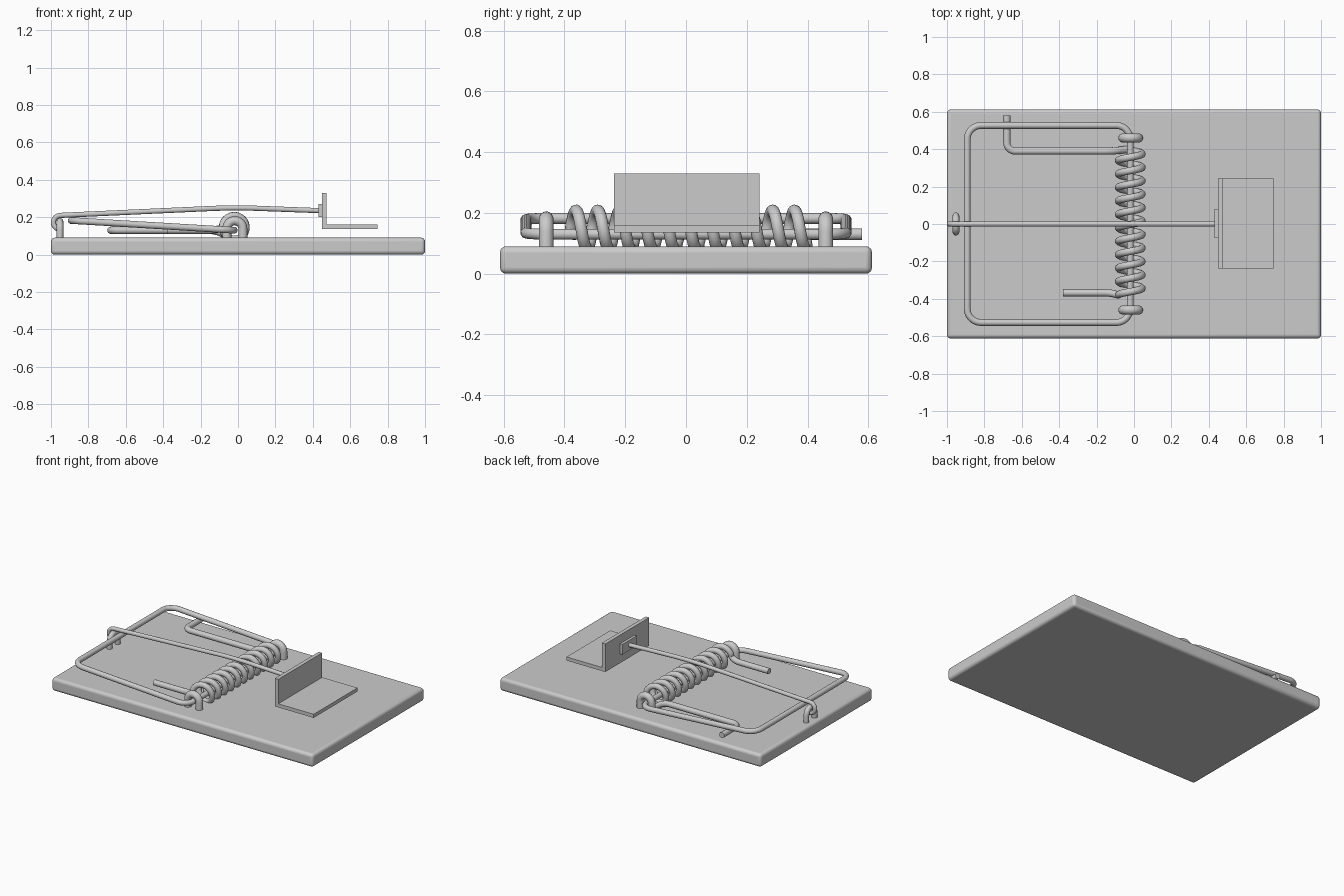
import bpy, math
from mathutils import Vector
from mathutils.geometry import interpolate_bezier

if "Cube" in bpy.data.objects:
    bpy.data.objects.remove(bpy.data.objects["Cube"])


def finish(ob, angle=40):
    bpy.ops.object.select_all(action='DESELECT')
    ob.select_set(True)
    bpy.context.view_layer.objects.active = ob
    if ob.type == 'CURVE':
        bpy.ops.object.convert(target='MESH')
    bpy.ops.object.shade_smooth_by_angle(angle=math.radians(angle))


def box(name, lo, hi, bevel=0, segs=4):
    lo, hi = Vector(lo), Vector(hi)
    bpy.ops.mesh.primitive_cube_add(size=1, location=(lo + hi) / 2)
    ob = bpy.context.object
    ob.name = name
    ob.scale = hi - lo
    bpy.ops.object.transform_apply(location=False, rotation=False, scale=True)
    if bevel:
        m = ob.modifiers.new("bevel", 'BEVEL')
        m.width, m.segments = bevel, segs
        finish(ob)
    return ob


def rounded(pts, radius, cyclic=False):
    """Replace the corners of a path with arcs."""
    pts = [Vector(p) for p in pts]
    n, out = len(pts), []
    for i, c in enumerate(pts):
        if not cyclic and i in (0, n - 1):
            out.append(c)
            continue
        a, b = pts[i - 1], pts[(i + 1) % n]
        p0 = c + (a - c).normalized() * min(radius, (a - c).length * 0.48)
        p1 = c + (b - c).normalized() * min(radius, (b - c).length * 0.48)
        out += interpolate_bezier(p0, p0.lerp(c, 0.55), p1.lerp(c, 0.55), p1, 9)
    return out


def wire(name, pts, r, cyclic=False):
    cu = bpy.data.curves.new(name, 'CURVE')
    cu.dimensions = '3D'
    cu.bevel_depth, cu.bevel_resolution = r, 5
    cu.use_fill_caps = True
    sp = cu.splines.new('POLY')
    sp.points.add(len(pts) - 1)
    for p, co in zip(sp.points, pts):
        p.co = (*co, 1)
    sp.use_cyclic_u = cyclic
    ob = bpy.data.objects.new(name, cu)
    bpy.context.collection.objects.link(ob)
    finish(ob, 50)
    return ob


# Wooden base
box("base", (-1, -0.612, 0), (1, 0.612, 0.09), 0.02)

# Hammer: closed rectangular wire whose inner side is the coil axle
AX = -0.02
wire("hammer", rounded([(AX, -0.527, 0.13), (AX, 0.527, 0.13),
                        (-0.892, 0.527, 0.182), (-0.892, -0.527, 0.182)], 0.075, True), 0.018, True)

# Spring: helix with a straight leg at each end
CZ, R, Y0, Y1 = 0.145, 0.063, -0.38, 0.398
A0, A1 = math.radians(-90), math.radians(3600 + 205)
N = 290
helix = []
for i in range(N + 1):
    t = i / N
    a = A0 + (A1 - A0) * t
    helix.append(Vector((AX + R * math.sin(a), Y0 + (Y1 - Y0) * t, CZ + R * math.cos(a))))
leg_in = rounded([(-0.38, -0.368, 0.13), (-0.125, -0.368, 0.13), helix[0]], 0.03)
leg_out = rounded([helix[-1], (-0.11, 0.39, 0.13), (-0.68, 0.39, 0.13), (-0.68, 0.58, 0.13)], 0.045)
wire("spring", leg_in[:-1] + helix + leg_out[1:], 0.0195)

# Staples that hold the axle
for side, y in (("front", -0.46), ("back", 0.46)):
    arch = [(-0.017 - 0.043 * math.cos(math.pi * k / 12), y, 0.138 + 0.043 * math.sin(math.pi * k / 12))
            for k in range(13)]
    wire(side + "_staple", [(-0.06, y, 0.04)] + arch + [(0.026, y, 0.04)], 0.024)

# Staple that holds the trip rod
wire("rod_staple", rounded([(-0.952, -0.044, 0.04), (-0.952, -0.044, 0.178),
                            (-0.952, 0.044, 0.178), (-0.952, 0.044, 0.04)], 0.044), 0.018)

# Trip rod with hooked end
hook = [(-0.95 + 0.037 * math.cos(math.radians(d)), 0, 0.172 + 0.037 * math.sin(math.radians(d)))
        for d in range(270, 89, -15)]
wire("trip_rod", hook + rounded([(-0.94, 0, 0.21), (AX, 0, 0.252), (0.435, 0, 0.235)], 0.12), 0.014)

# Bait pedal: L-shaped plate with mounting tab
box("pedal_tab", (0.43, -0.075, 0.2), (0.45, 0.08, 0.27))
pts = [(0.448, 0.136), (0.745, 0.136), (0.745, 0.161), (0.474, 0.161), (0.474, 0.33), (0.448, 0.33)]
n = len(pts)
verts = [(x, y, z) for y in (-0.237, 0.242) for x, z in pts]
faces = [tuple(range(n)), tuple(range(2 * n - 1, n - 1, -1))]
faces += [(i, i + n, (i + 1) % n + n, (i + 1) % n) for i in range(n)]
me = bpy.data.meshes.new("pedal")
me.from_pydata(verts, [], faces)
bpy.context.collection.objects.link(bpy.data.objects.new("pedal", me))
